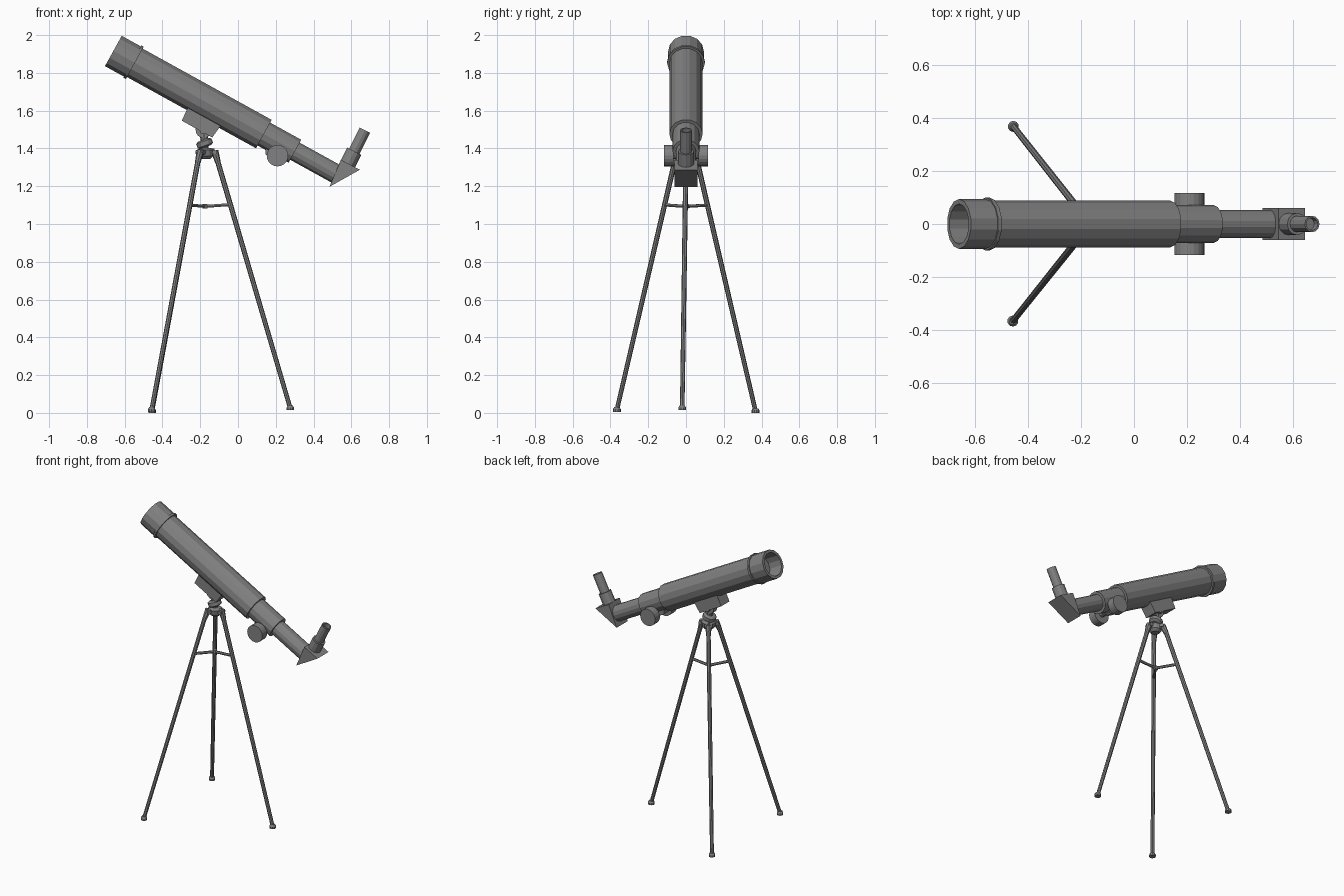
import bpy, bmesh, math
from mathutils import Vector

cube = bpy.data.objects.get("Cube")
if cube:
    bpy.data.objects.remove(cube, do_unlink=True)

grey = bpy.data.materials.new("plain_grey")
grey.use_nodes = True
grey.diffuse_color = (0.22, 0.22, 0.22, 1)
grey.node_tree.nodes["Principled BSDF"].inputs["Base Color"].default_value = (0.22, 0.22, 0.22, 1)


def finish(name, bm):
    bmesh.ops.recalc_face_normals(bm, faces=bm.faces)
    mesh = bpy.data.meshes.new(name)
    bm.to_mesh(mesh)
    bm.free()
    mesh.materials.append(grey)
    obj = bpy.data.objects.new(name, mesh)
    bpy.context.collection.objects.link(obj)
    return obj


def lathe(name, origin, axis, profile, sides=14):
    """Spin (distance, radius) pairs about an axis; both ends are capped."""
    axis = Vector(axis).normalized()
    side = Vector((0, 1, 0)) if abs(axis.y) < 0.9 else Vector((1, 0, 0))
    side = (side - axis * side.dot(axis)).normalized()
    other = axis.cross(side)
    bm = bmesh.new()
    rings = []
    for dist, rad in profile:
        centre = Vector(origin) + axis * dist
        ring = []
        for i in range(sides):
            a = math.tau * i / sides
            ring.append(bm.verts.new(centre + (side * math.cos(a) + other * math.sin(a)) * rad))
        rings.append(ring)
    for lower, upper in zip(rings, rings[1:]):
        for i in range(sides):
            j = (i + 1) % sides
            bm.faces.new((lower[i], lower[j], upper[j], upper[i]))
    bm.faces.new(rings[0])
    bm.faces.new(rings[-1])
    return finish(name, bm)


def rod(name, start, end, r1, r2=None, sides=8):
    span = Vector(end) - Vector(start)
    return lathe(name, start, span, [(0, r1), (span.length, r2 or r1)], sides)


def slab(name, outline, y0, y1):
    """Extrude an x-z outline between two y positions."""
    bm = bmesh.new()
    face = bm.faces.new([bm.verts.new((x, y0, z)) for x, z in outline])
    top = bmesh.ops.extrude_face_region(bm, geom=[face])["geom"]
    verts = [g for g in top if isinstance(g, bmesh.types.BMVert)]
    bmesh.ops.translate(bm, verts=verts, vec=(0, y1 - y0, 0))
    return finish(name, bm)


# Optical axis runs from the open front end down to the eyepiece
FRONT = Vector((-0.66, 0, 1.916))
TILT = math.radians(28.9)
ALONG = Vector((math.cos(TILT), 0, -math.sin(TILT)))
UP = Vector((math.sin(TILT), 0, math.cos(TILT)))


def on_tube(dist, height=0):
    return FRONT + ALONG * dist + UP * height


def xz(dist, height):
    p = on_tube(dist, height)
    return p.x, p.z


# Tube: hollow dew shield, ring, main barrel
lathe("main_tube", FRONT, ALONG, [
    (0.1, 0.076), (0, 0.076), (0, 0.094), (0.115, 0.094), (0.115, 0.1),
    (0.13, 0.1), (0.13, 0.088), (0.91, 0.088)])
lathe("focuser_body", FRONT, ALONG, [(0.9, 0.071), (1.098, 0.071)])
lathe("draw_tube", FRONT, ALONG, [(1.09, 0.053), (1.36, 0.053)])

# Focus knobs on a cross axle
KNOB = Vector((0.209, 0, 1.362))
rod("focus_axle", KNOB + Vector((0, -0.08, 0)), KNOB + Vector((0, 0.08, 0)), 0.018)
slab("focus_housing", [xz(0.95, -0.05), xz(1.05, -0.05), xz(1.03, -0.09), xz(0.97, -0.09)], -0.03, 0.03)
for label, s in (("left", 1), ("right", -1)):
    lathe("focus_knob_" + label, KNOB, (0, s, 0), [(0.065, 0.057), (0.117, 0.057)], 20)

# Diagonal prism and eyepiece
slab("diagonal_prism", [(0.484, 1.197), (0.645, 1.287), (0.545, 1.34)], -0.06, 0.06)
lathe("eyepiece", (0.582, 0, 1.318), (0.45, 0, 0.893), [
    (-0.04, 0.042), (0.075, 0.042), (0.075, 0.031), (0.2, 0.031),
    (0.2, 0.024), (0.17, 0.024)], 12)

# Saddle under the tube
slab("saddle_block", [xz(0.49, -0.06), xz(0.69, -0.06), xz(0.68, -0.148), xz(0.495, -0.148)], -0.045, 0.045)

# Tilt joint: rounded lug with a cross bolt
HINGE = Vector((-0.182, 0, 1.497))
lug = [(HINGE.x + 0.042 * math.cos(a), HINGE.z + 0.042 * math.sin(a))
       for a in (math.pi * (1 + i / 8) for i in range(9))]
slab("tilt_lug", lug + [(-0.13, 1.55), (-0.235, 1.56)], -0.02, 0.02)
rod("tilt_bolt", HINGE + Vector((0, -0.042, 0)), HINGE + Vector((0, 0.042, 0)), 0.022, sides=12)

# Head: neck, tilted turntable and hub
rod("head_neck", (-0.175, 0, 1.37), (-0.18, 0, 1.48), 0.022, sides=10)
lathe("head_turntable", (-0.177, 0, 1.427), (-0.35, 0, 0.94), [
    (-0.02, 0.03), (-0.012, 0.043), (0.012, 0.043), (0.02, 0.03)], 12)
HUB = Vector((-0.172, 0, 1.38))
lathe("tripod_hub", HUB, (0, 0, 1), [(-0.035, 0.025), (-0.02, 0.04), (0.012, 0.045), (0.022, 0.03)], 12)

# Tripod legs, feet and spreader
SPREADER = Vector((-0.175, 0, 1.093))
LEGS = {
    "back": ((-0.455, 0.368, 0.0), (-0.207, 0.053, 1.36)),
    "front": ((-0.457, -0.366, 0.006), (-0.207, -0.053, 1.36)),
    "left": ((0.277, -0.02, 0.014), (-0.116, 0, 1.36)),
}
for label, (foot, top) in LEGS.items():
    foot, top = Vector(foot), Vector(top)
    rod("leg_" + label, foot + Vector((0, 0, 0.01)), top, 0.012, 0.014)
    lathe("foot_" + label, foot, (0, 0, 1), [(0, 0.021), (0.014, 0.021), (0.024, 0.014)], 10)
    # Curved shoulder from hub to leg
    out = Vector((top.x - HUB.x, top.y - HUB.y, 0)).normalized()
    elbow = HUB + out * 0.048
    rod("shoulder_" + label, HUB + out * 0.02, elbow, 0.02)
    rod("leg_socket_" + label, elbow + Vector((0, 0, 0.008)), top + (foot - top) * 0.025, 0.02, 0.015)
    pivot = Vector((-out.y, out.x, 0)) * 0.024
    rod("leg_pin_" + label, elbow - pivot, elbow + pivot, 0.013)
    grip = foot.lerp(top, 1.1 / top.z)
    rod("spreader_arm_" + label, SPREADER, grip, 0.009, sides=6)
lathe("spreader_joint", SPREADER, (0, 0, 1), [(-0.012, 0.014), (0.012, 0.014)], 8)
